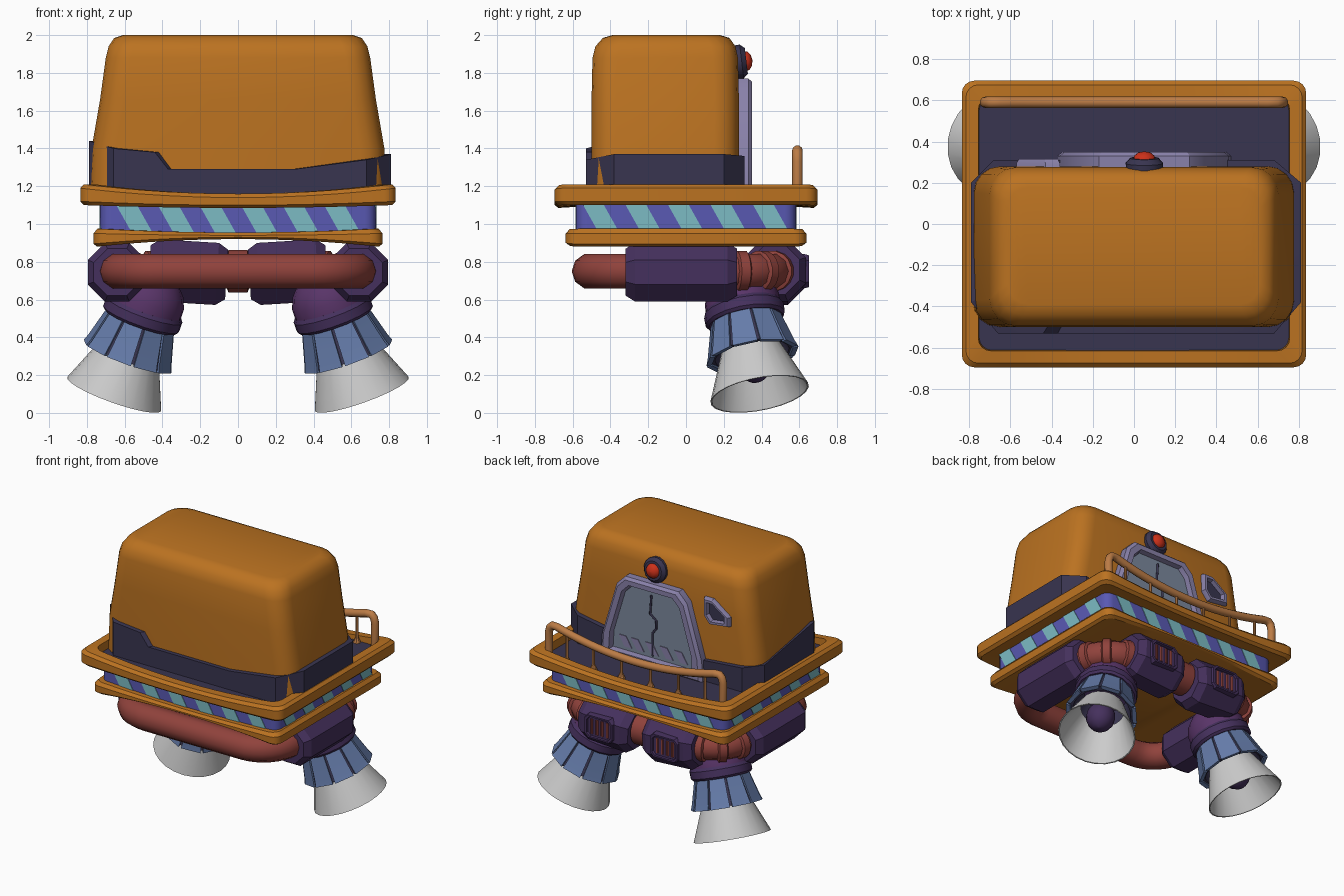
import bpy, bmesh
from math import sin, cos, pi, radians
from mathutils import Vector, Matrix

if "Cube" in bpy.data.objects:
    bpy.data.objects.remove(bpy.data.objects["Cube"])

ORANGE, DARK, HULL = (.5, .17, .015), (.04, .035, .08), (.1, .1, .45)
TEAL, RED, PURPLE = (.2, .5, .55), (.28, .055, .045), (.06, .03, .11)
PLUM, BLUE, LAV = (.1, .035, .14), (.13, .2, .4), (.25, .22, .4)
COPPER, GLASS, LAMP = (.5, .2, .06), (.2, .25, .34), (.6, .03, .01)


def finish(ob, color, angle=30):
    if color:
        key = "mat_%.3f_%.3f_%.3f" % color
        m = bpy.data.materials.get(key) or bpy.data.materials.new(key)
        m.diffuse_color = (*color, 1)
        m.use_nodes = True
        m.node_tree.nodes["Principled BSDF"].inputs["Base Color"].default_value = m.diffuse_color
        ob.data.materials.append(m)
    bpy.ops.object.select_all(action='DESELECT')
    ob.select_set(True)
    bpy.context.view_layer.objects.active = ob
    bpy.ops.object.shade_smooth_by_angle(angle=radians(angle))
    return ob


def build(name, lofts, color, wrap=False, mat=Matrix(), angle=30):
    """Skin one or more stacks of rings; cap them, or join last ring to first."""
    bm = bmesh.new()
    for rings in lofts:
        vs = [[bm.verts.new(mat @ Vector(p)) for p in r] for r in rings]
        n = len(vs[0])
        for a, b in zip(vs, vs[1:] + ([vs[0]] if wrap else [])):
            for i in range(n):
                j = (i + 1) % n
                bm.faces.new((a[i], a[j], b[j], b[i]))
        if not wrap:
            for c in (vs[0], vs[-1]):
                for i in range(n // 2 - 1):
                    bm.faces.new((c[i], c[i + 1], c[n - 2 - i], c[n - 1 - i]))
    bmesh.ops.recalc_face_normals(bm, faces=bm.faces)
    me = bpy.data.meshes.new(name)
    bm.to_mesh(me)
    bm.free()
    ob = bpy.data.objects.new(name, me)
    bpy.context.collection.objects.link(ob)
    return finish(ob, color, angle)


def rr(hx, y0, y1, r, z, sub=1, arc=4):
    """Rounded rectangle ring; z may be (end height, middle height) for a bowed edge."""
    pts = []
    for k, (cx, cy) in enumerate(((hx - r, y0 + r), (r - hx, y0 + r), (r - hx, y1 - r), (hx - r, y1 - r))):
        for i in range(arc + 1):
            a = -pi / 2 * (k + i / arc)
            pts.append((cx + r * cos(a), cy + r * sin(a)))
        if k in (0, 2):
            x, y = pts[-1]
            pts += [(x * (1 - 2 * i / sub), y) for i in range(1, sub)]
    ze, zm = z if isinstance(z, tuple) else (z, z)
    return [(x, y, ze + (zm - ze) * (1 - (x / hx) ** 2)) for x, y in pts]


def lathe(name, prof, loc, axis, color, segs=16, wrap=False, angle=30):
    rings = [[(r * cos(2 * pi * (i + .5) / segs), r * sin(2 * pi * (i + .5) / segs), t)
              for i in range(segs)] for r, t in prof]
    m = Matrix.Translation(loc) @ Vector(axis).to_track_quat('Z', 'Y').to_matrix().to_4x4()
    return build(name, [rings], color, wrap, m, angle)


def tube(name, pts, r, color, cyclic=False):
    cu = bpy.data.curves.new(name, 'CURVE')
    cu.dimensions = '3D'
    cu.bevel_depth, cu.bevel_resolution, cu.use_fill_caps = r, 3, True
    sp = cu.splines.new('POLY')
    sp.points.add(len(pts) - 1)
    for p, q in zip(sp.points, pts):
        p.co = (*q, 1)
    sp.use_cyclic_u = cyclic
    ob = bpy.data.objects.new(name, cu)
    bpy.context.collection.objects.link(ob)
    bpy.ops.object.select_all(action='DESELECT')
    ob.select_set(True)
    bpy.context.view_layer.objects.active = ob
    bpy.ops.object.convert(target='MESH')
    return finish(bpy.context.object, color, 50)


def plate(pts, y, s=1.0):
    """xz outline scaled about its centre, at depth y."""
    cx, cz = sum(p[0] for p in pts) / len(pts), sum(p[1] for p in pts) / len(pts)
    return [(cx + (x - cx) * s, y, cz + (z - cz) * s) for x, z in pts]


def frame(name, pts, y0, y1, s, color, fill):
    d = (1 - s) * .25
    build(name, [[plate(pts, y0), plate(pts, y1 - .02), plate(pts, y1, 1 - d),
                  plate(pts, y1, s + d), plate(pts, y0 + .01, s)]], color, True)
    build(name + "_panel", [[plate(pts, y0, s + .02), plate(pts, y1 - .03, s + .02)]], fill)


# cabin shell
build("cabin", [[rr(hx, y0, y1, r, z) for hx, y0, y1, r, z in (
    (.785, -.5, .28, .13, 1.14), (.775, -.5, .28, .13, 1.4), (.73, -.5, .28, .13, 1.66),
    (.70, -.495, .275, .13, 1.88), (.685, -.48, .262, .13, 1.94),
    (.655, -.44, .23, .12, 1.985), (.61, -.39, .18, .1, 2.0))]], ORANGE, angle=45)

# stepped collar wrapping the cabin base, open at the door
chain = [(.44, .31, 1.32), (.68, .31, 1.36), (.81, .2, 1.37), (.81, -.38, 1.37), (.68, -.53, 1.34),
         (.3, -.53, 1.29), (-.37, -.53, 1.29), (-.44, -.53, 1.38), (-.66, -.53, 1.40),
         (-.79, -.38, 1.44), (-.79, .2, 1.34), (-.68, .31, 1.33), (-.34, .31, 1.30)]
build("cabin_collar", [[[(x, y, 1.13), (x, y, z), (x * .95, -.11 + (y + .11) * .92, z),
                         (x * .95, -.11 + (y + .11) * .92, 1.13)] for x, y, z in chain]], DARK, angle=20)

# bowed deck rims, hull band and floor
def slab(name, hx, hy, prof, color):
    build(name, [[rr(hx - i, i - hy, hy - i, .06, z, 12) for i, z in prof]], color)

slab("deck_rim", .835, .695, ((.1, (1.105, 1.09)), (.02, (1.1, 1.085)), (0, (1.12, 1.10)), (0, (1.19, 1.14)),
     (.02, (1.21, 1.16)), (.08, (1.21, 1.16)), (.085, 1.135)), ORANGE)
slab("lower_rim", .765, .637, ((.02, (.88, .92)), (0, (.895, .93)), (0, (.95, .94)),
     (.02, (.975, .955)), (.06, (.975, .955))), ORANGE)
slab("hull_band", .73, .582, ((0, .94), (0, 1.12)), HULL)
slab("deck_floor", .76, .62, ((0, 1.12), (0, 1.15)), DARK)

# slanted hazard stripes on all four sides
stripes = []
for k, (dist, n, step) in enumerate(((.582, 6, .22), (.73, 5, .225)) * 2):
    rot = Matrix.Rotation(k * pi / 2, 3, 'Z')
    for i in range(n):
        u = (i - (n - 1) / 2) * step
        stripes.append([[rot @ Vector(p) for p in ((u - .1, -d, 1.11), (u + .01, -d, 1.11),
                        (u + .1, -d, .95), (u - .01, -d, .95))] for d in (dist - .01, dist + .004)])
build("hull_stripes", stripes, TEAL)

# rear door, crack, window and lamp
door = [(-.37, 1.14), (-.36, 1.3), (-.24, 1.70), (-.17, 1.77), (.27, 1.77), (.34, 1.70), (.46, 1.3), (.47, 1.14)]
frame("door_frame", door, .26, .35, .76, LAV, GLASS)
tube("door_seam", [(.05, .322, 1.23), (.05, .322, 1.4), (.02, .322, 1.44), (.02, .322, 1.5),
                   (.07, .322, 1.54), (.06, .322, 1.68)], .008, DARK)
build("door_stripes", [[[(u, y, 1.24), (u + .06, y, 1.24), (u + .11, y, 1.32), (u + .05, y, 1.32)]
                        for y in (.31, .325)] for u in (-.24, -.12, 0, .12, .22)], LAV)
frame("side_window", [(-.36, 1.64), (-.36, 1.77), (-.43, 1.77), (-.57, 1.67), (-.57, 1.6), (-.41, 1.58)],
      .26, .315, .62, LAV, DARK)
lamp_axis = (0, 1, .12)
lathe("lamp_base", ((.09, 0), (.092, .045), (.07, .07)), (.05, .25, 1.855), lamp_axis, DARK)
lathe("lamp_lens", ((.055, 0), (.05, .02), (.03, .036), (.001, .042)), (.05, .31, 1.862), lamp_axis, LAMP, angle=60)

# rear railing: drooping handrail with flared posts
def rail_z(x):
    return 1.30 + .09 * (x / .66) ** 2

half = [(.715, 1.13), (.72, 1.33), (.71, 1.37), (.69, 1.39)]
path = [(-x, .59, z) for x, z in half]
path += [(x / 20, .59, rail_z(x / 20)) for x in range(-13, 14)]
path += [(x, .59, z) for x, z in half[::-1]]
tube("handrail", path, .028, COPPER)
for x in (-.57, -.35, -.12, .12, .35, .57):
    lathe("rail_post", ((.032, 0), (.024, .02), (.011, .05), (.011, rail_z(x) - 1.14)),
          (x, .59, 1.14), (0, 0, 1), COPPER, 8)

# pipe loop under the hull
tube("pipe_loop", rr(.64, -.51, .47, .24, .75, 1, 8), .095, RED, True)

def cuff(name, loc, axis, h, r):
    lathe(name, ((.09, -h), (r * .8, -h), (r, .05 - h), (r, h - .05), (r * .8, h), (.09, h)), loc, axis, PURPLE, 8)

lathe("pipe_joint", ((.09, -.06), (.115, -.05), (.115, .05), (.09, .06)), (0, .47, .75), (1, 0, 0), RED)

for s in (-1, 1):
    # octagonal cuffs and elbow bands
    cuff("side_cuff", (.64 * s, -.025, .745), (0, 1, 0), .295, .168)
    cuff("rear_cuff", (.265 * s, .47, .745), (1, 0, .06 * s), .205, .178)
    for a in (radians(15), radians(45), radians(75)):
        lathe("elbow_band", ((.09, -.035), (.108, -.025), (.108, .025), (.09, .035)),
              (s * (.4 + .24 * cos(a)), .23 + .24 * sin(a), .75), (-s * sin(a), cos(a), 0), RED)
    # vent with slats
    x = .27 * s
    frame("vent_frame", [(x - .12, .69), (x - .12, .81), (x - .09, .84), (x + .09, .84),
                         (x + .12, .81), (x + .12, .69), (x + .09, .66), (x - .09, .66)],
          .60, .65, .75, PURPLE, DARK)
    for i in range(4):
        u = x + (i - 1.5) * .042
        lathe("vent_slat", ((.012, -.055), (.012, .055)), (u, .63, .75), (0, 0, 1), RED, 8)

    # thruster, measured up its axis from the nozzle lip
    lip, up = Vector((.655 * s, .39, .10)), Vector((-.331 * s, -.177, .927))
    lathe("nozzle", ((.265, 0), (.155, .27), (.148, .27), (.257, 0)), lip, up, None, 24, True)
    lathe("nozzle_core", [(max(.001, .1 * sin(pi * i / 8)), .18 - .11 * cos(pi * i / 8)) for i in range(9)],
          lip, up, PURPLE, 12)
    lathe("skirt_liner", ((.236, .225), (.172, .44), (.14, .44), (.2, .225)), lip, up, DARK, 20, True)
    panels = []
    for k in range(10):
        a, b = 2 * pi * k / 10 + .035, 2 * pi * (k + 1) / 10 - .035
        panels.append([[(r * cos(q), r * sin(q), t) for r, q in ((R, a), (R, b), (R - .03, b), (R - .03, a))]
                       for R, t in ((.25, .215), (.237, .25), (.185, .44))])
    m = Matrix.Translation(lip) @ up.to_track_quat('Z', 'Y').to_matrix().to_4x4()
    build("skirt_panels", panels, BLUE, mat=m)
    lathe("thruster_collar", ((.17, .42), (.2, .415), (.214, .43), (.214, .48), (.2, .5)), lip, up, PURPLE)
    lathe("thruster_dome", ((.2, .49), (.198, .55), (.175, .61), (.13, .66), (.06, .69)), lip, up, PLUM, angle=50)
